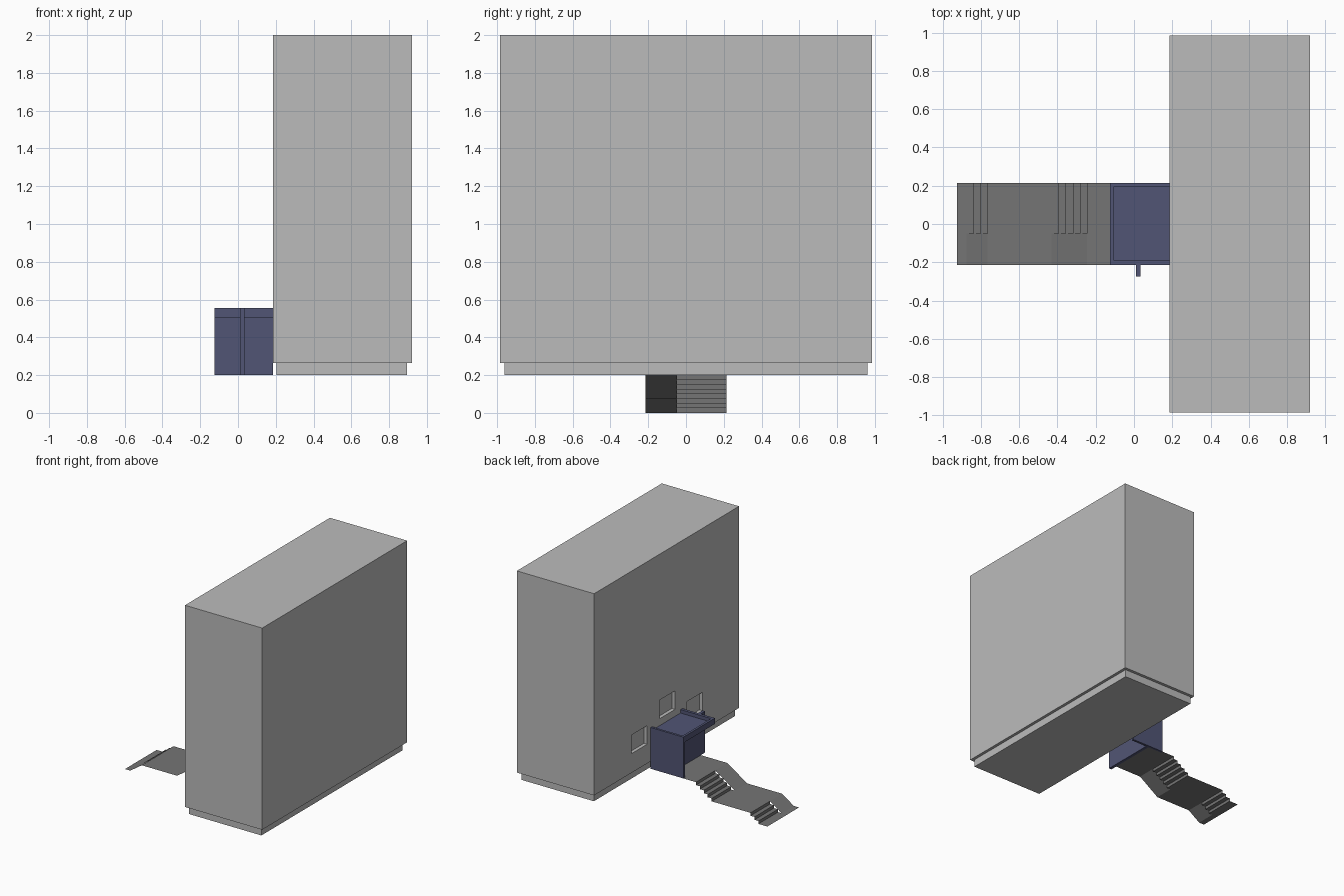
import bpy, bmesh

if "Cube" in bpy.data.objects:
    bpy.data.objects.remove(bpy.data.objects["Cube"])


def material(name, rgb):
    m = bpy.data.materials.new(name)
    m.diffuse_color = (*rgb, 1)
    m.use_nodes = True
    m.node_tree.nodes["Principled BSDF"].inputs["Base Color"].default_value = m.diffuse_color
    return m


GREY = material("light_grey", (0.5, 0.5, 0.5))
PAVING = material("dark_grey", (0.178, 0.178, 0.178))
BLUE = material("slate_blue", (0.083, 0.091, 0.178))


def add_object(name, bm, mat):
    bmesh.ops.recalc_face_normals(bm, faces=bm.faces)
    me = bpy.data.meshes.new(name)
    bm.to_mesh(me)
    bm.free()
    me.materials.append(mat)
    ob = bpy.data.objects.new(name, me)
    bpy.context.collection.objects.link(ob)
    return ob


def box(name, x, y, z, mat):
    bm = bmesh.new()
    bmesh.ops.create_cube(bm, size=1)
    for v in bm.verts:
        v.co = [r[0] if c < 0 else r[1] for c, r in zip(v.co, (x, y, z))]
    return add_object(name, bm, mat)


def cut(target, name, x, y, z):
    cutter = box(name, x, y, z, target.data.materials[0])
    cutter.hide_render = True
    cutter.hide_viewport = True
    mod = target.modifiers.new(name, 'BOOLEAN')
    mod.operation = 'DIFFERENCE'
    mod.solver = 'EXACT'
    mod.object = cutter


def strip(name, profile, y0, y1, mat):
    """Open sheet: an x-z profile swept along y."""
    bm = bmesh.new()
    rows = [[bm.verts.new((x, y, z)) for y in (y0, y1)] for x, z in profile]
    for a, b in zip(rows, rows[1:]):
        bm.faces.new((a[0], b[0], b[1], a[1]))
    ob = add_object(name, bm, mat)
    if ob.data.polygons[0].normal.z < 0:
        ob.data.flip_normals()
    return ob


# Building block on a recessed plinth, with three window recesses
block = box("building_block", (0.185, 0.92), (-0.985, 0.985), (0.265, 2.0), GREY)
box("plinth", (0.205, 0.895), (-0.96, 0.96), (0.2, 0.265), GREY)
for i, (y, z) in enumerate([(0.37, 0.43), (-0.01, 0.585), (-0.385, 0.43)]):
    cut(block, f"window_cutter_{i}", (0.1, 0.215), (y - 0.105, y + 0.105), (z, z + 0.16))

# Porch: side wall, cross wall with projecting end, rimmed roof
box("porch_side_wall", (-0.125, 0.185), (0.195, 0.215), (0.2, 0.505), BLUE)
box("porch_cross_wall", (0.01, 0.035), (-0.215, 0.195), (0.2, 0.505), BLUE)
box("porch_wall_end", (0.01, 0.035), (-0.275, -0.215), (0.2, 0.555), BLUE)
roof = box("porch_roof", (-0.125, 0.185), (-0.215, 0.215), (0.505, 0.555), BLUE)
cut(roof, "roof_cutter", (-0.105, 0.3), (-0.19, 0.195), (0.525, 0.7))

# Approach path: stairs on one side, ramps on the other
RISE, TREAD = 0.025, 0.0375
stairs, z = [(-0.925, 0.0)], 0.0
for last_x, count in ((-0.765, 3), (-0.245, 5)):
    for i in range(count):
        x = last_x - (count - 1 - i) * TREAD
        stairs += [(x, z), (x, z + RISE)]
        z += RISE
stairs.append((0.01, z))
ramp = [(-0.925, 0), (-0.875, 0), (-0.765, 0.075),
        (-0.43, 0.075), (-0.245, 0.2), (0.01, 0.2)]
strip("path_stairs", stairs, -0.05, 0.215, PAVING)
strip("path_ramp", ramp, -0.215, -0.05, PAVING)
